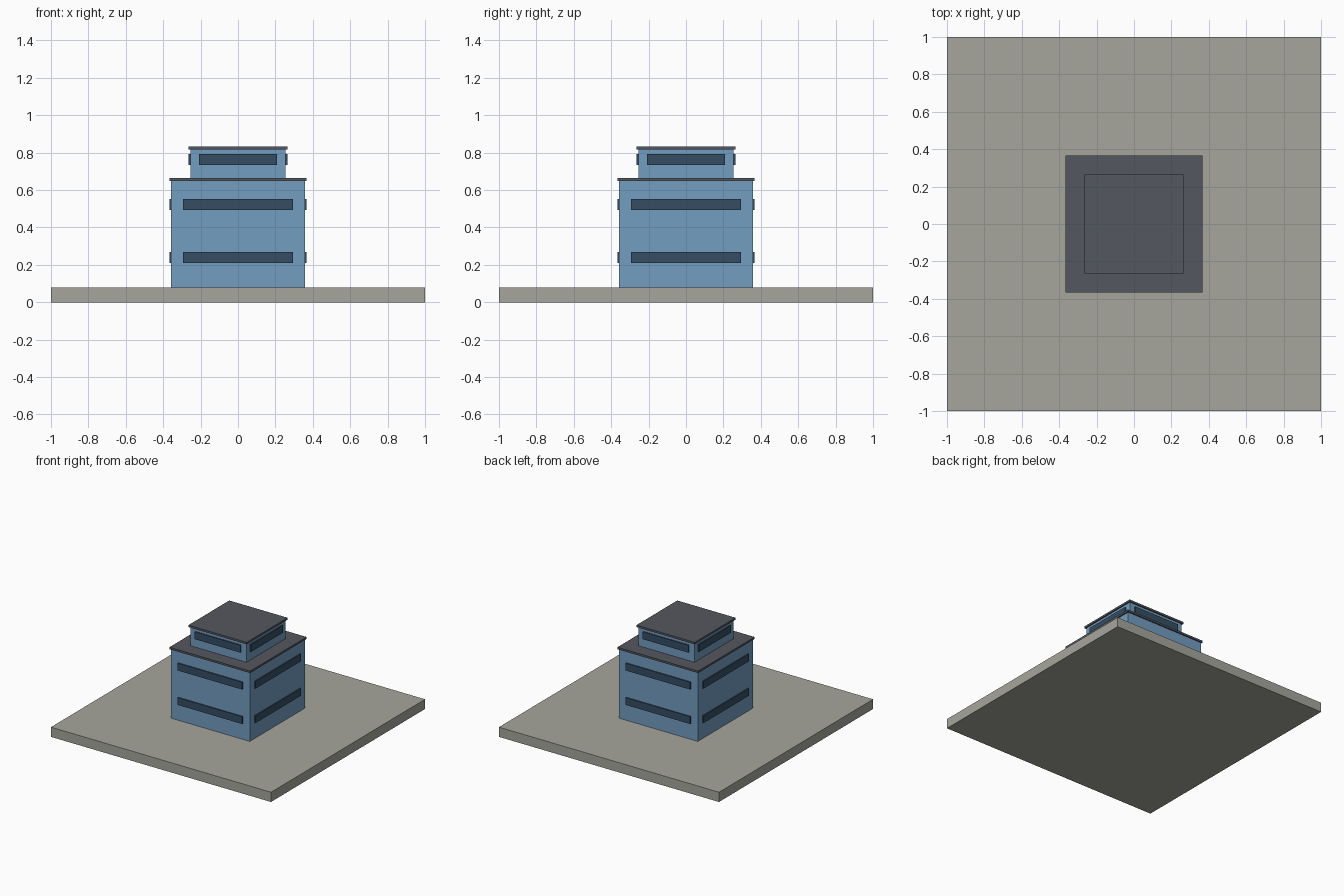
import bpy
from math import pi
from mathutils import Matrix, Vector

if "Cube" in bpy.data.objects:
    bpy.data.objects.remove(bpy.data.objects["Cube"])


def material(name, rgb):
    m = bpy.data.materials.new(name)
    m.diffuse_color = (*rgb, 1)
    m.use_nodes = True
    m.node_tree.nodes["Principled BSDF"].inputs["Base Color"].default_value = m.diffuse_color
    return m


STONE = material("stone", (0.38, 0.38, 0.34))
BLUE = material("blue_wall", (0.17, 0.34, 0.53))
ROOF = material("dark_roof", (0.09, 0.095, 0.115))
GLASS = material("dark_glass", (0.035, 0.075, 0.125))


def box(name, half_x, half_y, z0, z1, mat, y=0, turn=0):
    """Box from z0 to z1, offset along y and then turned about the z axis."""
    bpy.ops.mesh.primitive_cube_add(size=2)
    ob = bpy.context.object
    ob.name = name
    ob.data.transform(
        Matrix.Rotation(turn, 4, 'Z')
        @ Matrix.Translation(Vector((0, y, (z0 + z1) / 2)))
        @ Matrix.Diagonal((half_x, half_y, (z1 - z0) / 2, 1)))
    ob.data.materials.append(mat)
    return ob


def tier(name, half, z0, z1, window_half, window_heights):
    """Square storey block with an overhanging roof and window bands on all sides."""
    box(name + "_walls", half, half, z0, z1, BLUE)
    box(name + "_roof", half + 0.01, half + 0.01, z1, z1 + 0.016, ROOF)
    for row, z in enumerate(window_heights):
        for side in range(4):
            box(f"{name}_window_{row}_{side}", window_half, 0.01,
                z - 0.03, z + 0.03, GLASS, y=-half, turn=side * pi / 2)


# Ground plate
box("base_plate", 1, 1, 0, 0.08, STONE)
# Main block with two window rows, smaller top storey with one
tier("lower_block", 0.357, 0.08, 0.648, 0.294, (0.24, 0.523))
tier("upper_block", 0.255, 0.664, 0.818, 0.208, (0.764,))
